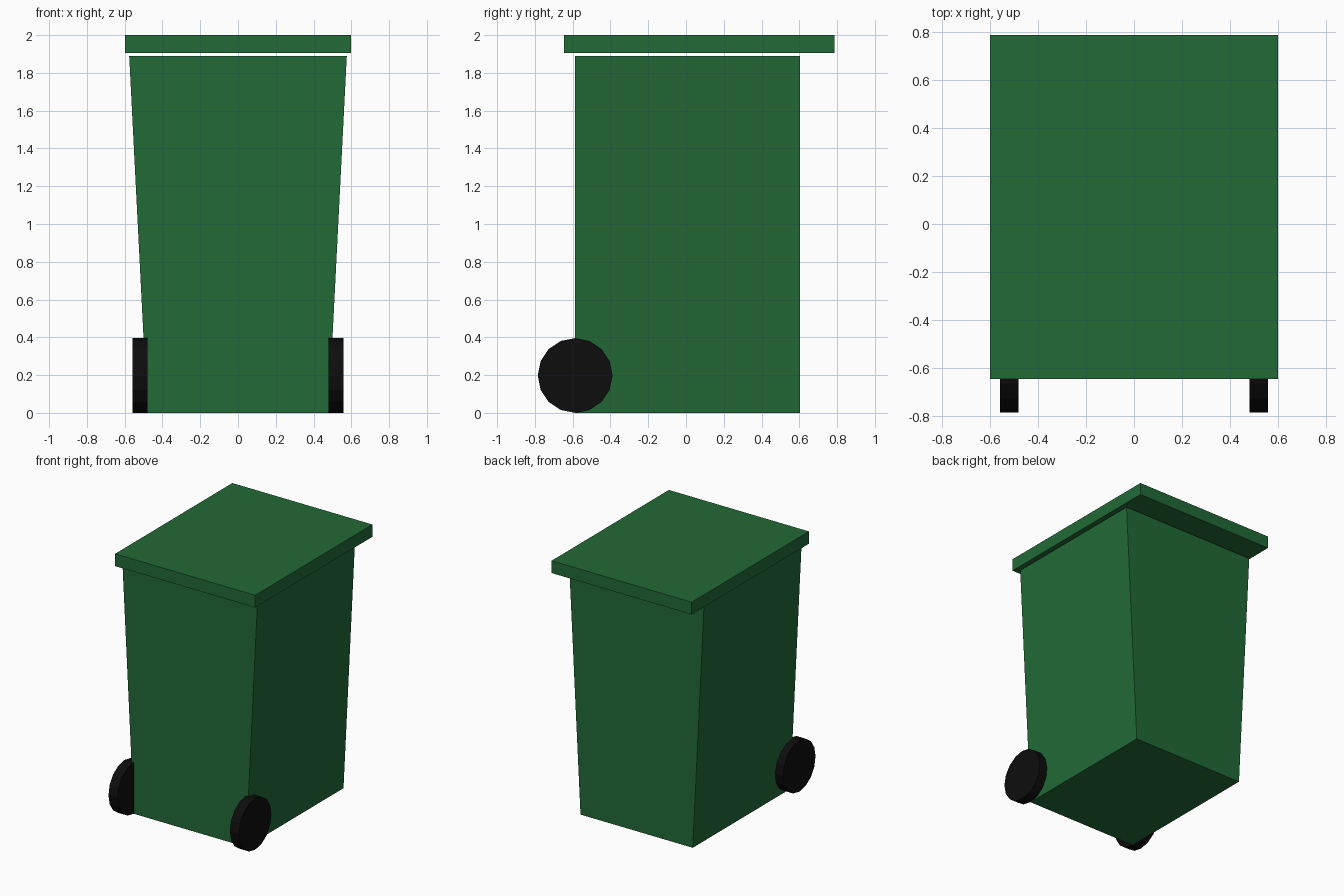
import bpy
import bmesh
import math
from mathutils import Matrix

if "Cube" in bpy.data.objects:
    bpy.data.objects.remove(bpy.data.objects["Cube"])


def make_material(name, rgb):
    mat = bpy.data.materials.new(name)
    mat.use_nodes = True
    mat.diffuse_color = (*rgb, 1)
    mat.node_tree.nodes["Principled BSDF"].inputs["Base Color"].default_value = (*rgb, 1)
    return mat


def add_object(name, bm, mat):
    bmesh.ops.recalc_face_normals(bm, faces=bm.faces)
    mesh = bpy.data.meshes.new(name)
    bm.to_mesh(mesh)
    bm.free()
    mesh.materials.append(mat)
    obj = bpy.data.objects.new(name, mesh)
    bpy.context.collection.objects.link(obj)
    return obj


def add_box(name, half_bottom, half_top, y_range, z_range, mat):
    """Box whose half width changes from bottom to top."""
    bm = bmesh.new()
    bmesh.ops.create_cube(bm, size=2)
    for v in bm.verts:
        v.co.x *= half_top if v.co.z > 0 else half_bottom
        v.co.y = y_range[v.co.y > 0]
        v.co.z = z_range[v.co.z > 0]
    return add_object(name, bm, mat)


def add_wheel(name, x):
    bm = bmesh.new()
    bmesh.ops.create_cone(bm, cap_ends=True, segments=16, radius1=0.198,
                          radius2=0.198, depth=0.078,
                          matrix=Matrix.Rotation(math.pi / 2, 4, "Y"))
    wheel = add_object(name, bm, black)
    wheel.location = (x, -0.587, 0.198)


green = make_material("bin green", (0.016, 0.144, 0.037))
black = make_material("wheel black", (0.004, 0.004, 0.004))

# Tapered container and overhanging lid
add_box("bin_body", 0.48, 0.576, (-0.587, 0.603), (0, 1.89), green)
add_box("lid", 0.599, 0.599, (-0.646, 0.786), (1.905, 2), green)

# Wheels beside the lower front edge
for side, sign in (("left", 1), ("right", -1)):
    add_wheel(side + "_wheel", sign * 0.519)
